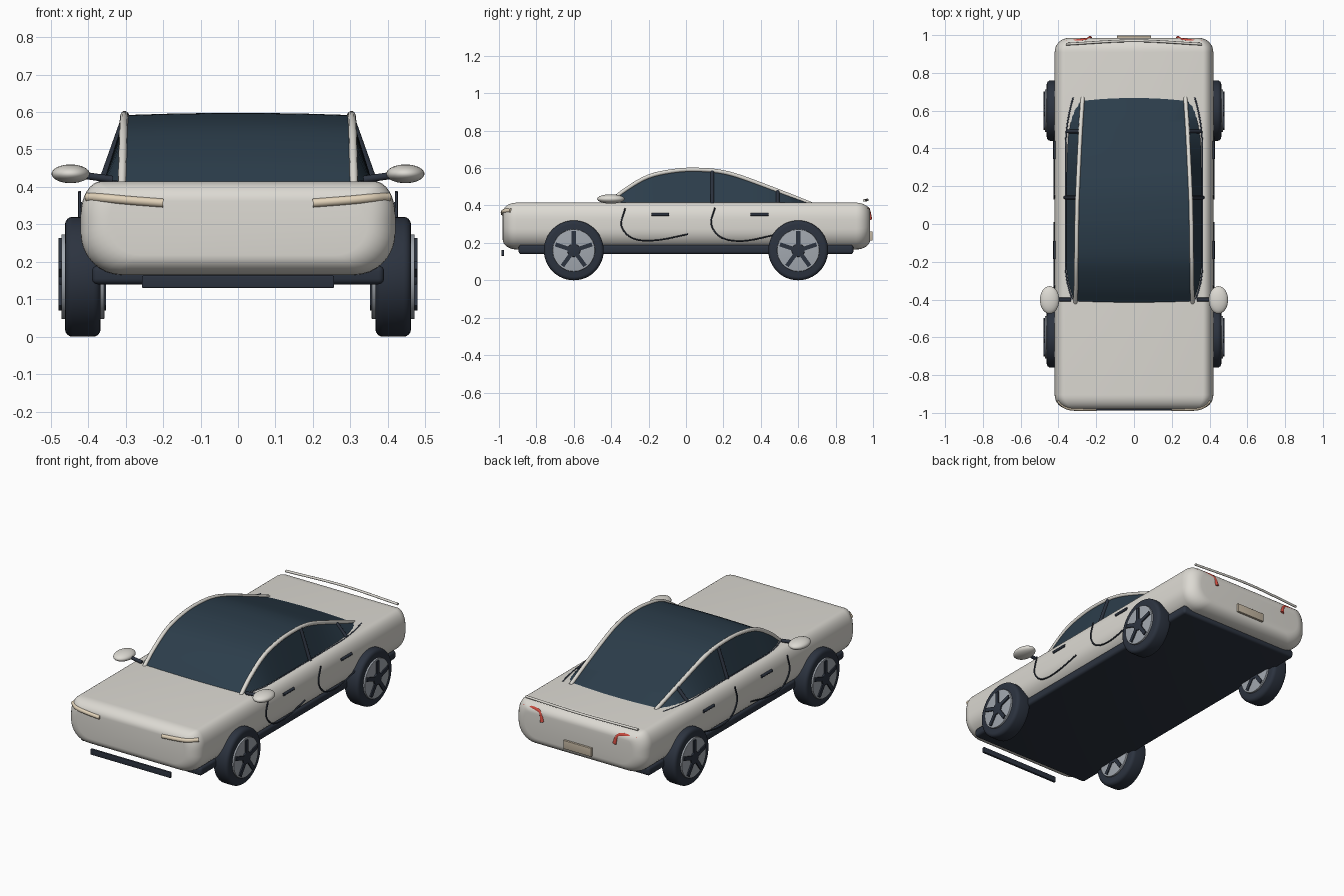
import bpy, bmesh, math
from mathutils import Vector, Matrix

if "Cube" in bpy.data.objects:
    bpy.data.objects.remove(bpy.data.objects["Cube"])


def material(name, *rgb):
    m = bpy.data.materials.new(name)
    m.diffuse_color = (*rgb, 1)
    m.use_nodes = True
    m.node_tree.nodes["Principled BSDF"].inputs["Base Color"].default_value = m.diffuse_color
    return m


PAINT = material("paint", 0.72, 0.70, 0.65)
GLASS = material("tinted_glass", 0.025, 0.047, 0.07)
DARK = material("dark_trim", 0.025, 0.033, 0.05)
RIM = material("rim_metal", 0.36, 0.39, 0.43)
CREAM = material("lamp_cream", 0.75, 0.64, 0.48)
TAN = material("plate_tan", 0.55, 0.47, 0.36)
RED = material("lamp_red", 0.6, 0.07, 0.05)


def finish(name, bm, mat, angle=35):
    bmesh.ops.recalc_face_normals(bm, faces=bm.faces)
    me = bpy.data.meshes.new(name)
    bm.to_mesh(me)
    bm.free()
    ob = bpy.data.objects.new(name, me)
    bpy.context.collection.objects.link(ob)
    me.materials.append(mat)
    select(ob)
    bpy.ops.object.shade_smooth_by_angle(angle=math.radians(angle))
    return ob


def select(ob):
    bpy.ops.object.select_all(action='DESELECT')
    ob.select_set(True)
    bpy.context.view_layer.objects.active = ob


def loft(name, rings, mat, angle=35):
    bm = bmesh.new()
    vs = [[bm.verts.new(p) for p in r] for r in rings]
    n = len(vs[0])
    for a, b in zip(vs, vs[1:]):
        for i in range(n):
            bm.faces.new((a[i], a[(i + 1) % n], b[(i + 1) % n], b[i]))
    bm.faces.new(vs[0])
    bm.faces.new(vs[-1])
    return finish(name, bm, mat, angle)


def box(name, lo, hi, mat, bevel=0.0):
    lo, hi = Vector(lo), Vector(hi)
    bm = bmesh.new()
    bmesh.ops.create_cube(bm, size=1, matrix=Matrix.Translation((lo + hi) / 2)
                          @ Matrix.Diagonal((*(hi - lo), 1)))
    if bevel:
        bmesh.ops.bevel(bm, geom=bm.edges[:], offset=bevel, segments=4, profile=0.5, affect='EDGES')
    return finish(name, bm, mat)


def smooth_path(pts, steps=8):
    p = [Vector(q) for q in pts]
    p = [2 * p[0] - p[1]] + p + [2 * p[-1] - p[-2]]
    out = []
    for a, b, c, d in zip(p, p[1:], p[2:], p[3:]):
        for k in range(steps):
            t = k / steps
            out.append(0.5 * (2 * b + (c - a) * t + (2 * a - 5 * b + 4 * c - d) * t * t
                              + (3 * b - a - 3 * c + d) * t ** 3))
    return out + [p[-2]]


def tube(name, pts, r, mat, smooth=True):
    pts = smooth_path(pts) if smooth else pts
    cu = bpy.data.curves.new(name, 'CURVE')
    cu.dimensions = '3D'
    cu.bevel_depth, cu.bevel_resolution, cu.use_fill_caps = r, 3, True
    sp = cu.splines.new('POLY')
    sp.points.add(len(pts) - 1)
    for q, v in zip(sp.points, pts):
        q.co = (*v, 1)
    cu.materials.append(mat)
    ob = bpy.data.objects.new(name, cu)
    bpy.context.collection.objects.link(ob)
    select(ob)
    bpy.ops.object.convert(target='MESH')
    bpy.ops.object.shade_smooth_by_angle(angle=math.radians(40))


# lower body: rounded section shrinking towards both ends
def body_ring(y, d):
    ring = []
    x0, zb, zt = 0.42 - d, 0.165 + d * 0.7, 0.415 - d * 0.7
    corners = [(1, zt, 0.055, 0.09, 90), (-1, zt, 0.055, 0.09, 180),
               (-1, zb, 0.11, 0.11, 180), (1, zb, 0.11, 0.11, 270)]
    for i, (sx, z, rx, rz, _) in enumerate(corners):
        rx, rz = max(rx - d * 0.3, 0.02), max(rz - d * 0.4, 0.02)
        cx, cz = sx * (x0 - rx), z + (-rz if i < 2 else rz)
        for k in range(9):
            a = math.radians(i * 90 + k * 90 / 8)
            ring.append((cx + rx * math.cos(a), y, cz + rz * math.sin(a)))
    return ring


R = 0.075
arc = [(R * (1 - math.cos(a)), R * (1 - math.sin(a)))
       for a in (k * math.pi / 16 for k in range(9))]  # (distance from end, inset)
rings = [body_ring(-0.98 + e, d) for e, d in arc] + [body_ring(0.985 - e, d) for e, d in reversed(arc)]
loft("body_shell", rings, PAINT)
box("underbody", (-0.39, -0.895, 0.14), (0.39, 0.895, 0.19), DARK, 0.015)
box("front_lip", (-0.257, -0.987, 0.13), (0.257, -0.972, 0.163), DARK, 0.004)

# cabin: roof line as (half width at roof, y, z), belt line as half width
roof = smooth_path([(0.31, -0.42, 0.405), (0.308, -0.33, 0.48), (0.306, -0.2, 0.555), (0.304, -0.05, 0.587),
                    (0.302, 0.08, 0.591), (0.298, 0.19, 0.58), (0.293, 0.3, 0.55), (0.283, 0.5, 0.475),
                    (0.272, 0.67, 0.408)], 5)


def belt(y):
    t = max(0, (-0.22 - y) / 0.2, (y - 0.4) / 0.27)
    return 0.362 - (0.045 if y < 0 else 0.04) * t * t


cabin = []
for w, y, z in roof:
    top = [(w * c, y, z + 0.006 * (1 - c * c)) for c in (-1, -0.6, -0.2, 0.2, 0.6, 1)]
    cabin.append([(-belt(y), y, 0.402)] + top + [(belt(y), y, 0.402)])
loft("cabin_glass", cabin, GLASS, 30)


def wheel(name, s, y):
    def disc(part, r, x0, x1, mat, bev):
        bm = bmesh.new()
        m = Matrix.Translation((s * (x0 + x1) / 2, y, 0.16)) @ Matrix.Rotation(math.pi / 2, 4, 'Y')
        bmesh.ops.create_cone(bm, cap_ends=True, segments=48, radius1=r, radius2=r, depth=x1 - x0, matrix=m)
        es = [e for e in bm.edges if any(len(f.verts) > 4 for f in e.link_faces)]
        bmesh.ops.bevel(bm, geom=es, offset=bev, segments=4, profile=0.5, affect='EDGES')
        finish(name + part, bm, mat)
    disc("_tyre", 0.16, 0.367, 0.462, DARK, 0.02)
    disc("_rim", 0.113, 0.357, 0.472, RIM, 0.003)
    disc("_hub", 0.035, 0.352, 0.479, DARK, 0.004)
    # five spokes
    bm = bmesh.new()
    for k in range(5):
        m = (Matrix.Translation((s * 0.4155, y, 0.16)) @ Matrix.Rotation(k * math.tau / 5, 4, 'X')
             @ Matrix.Translation((0, 0, 0.062)) @ Matrix.Diagonal((0.127, 0.022, 0.082, 1)))
        bmesh.ops.create_cube(bm, size=1, matrix=m)
    finish(name + "_spokes", bm, DARK)


for s, side in ((1, "right"), (-1, "left")):
    def flip(pts):
        return [(s * x, y, z) for x, y, z in pts]

    wheel("front_wheel_" + side, s, -0.6)
    wheel("rear_wheel_" + side, s, 0.6)
    # roof rail, belt trim and pillars
    tube("roof_rail_" + side, flip(roof), 0.011, PAINT, False)
    ys = [-0.4 + 1.07 * k / 24 for k in range(25)]
    tube("belt_trim_" + side, flip([(belt(y), y, 0.412) for y in ys]), 0.005, DARK, False)
    tube("centre_pillar_" + side, flip([(0.366, 0.14, 0.405), (0.302, 0.14, 0.585)]), 0.01, DARK, False)
    tube("rear_pillar_" + side, flip([(0.358, 0.49, 0.405), (0.285, 0.49, 0.478)]), 0.01, DARK, False)
    # door seams and handles
    seams = {"front": [(-0.325, 0.385), (-0.345, 0.29), (-0.28, 0.222), (-0.155, 0.214), (0.01, 0.246)],
             "rear": [(0.155, 0.388), (0.135, 0.3), (0.19, 0.228), (0.31, 0.21), (0.49, 0.246)]}
    for n, pts in seams.items():
        tube(f"{n}_door_seam_{side}", flip([(0.423, y, z) for y, z in pts]), 0.004, DARK)
    for n, y in (("front", -0.185), ("rear", 0.345)):
        tube(f"{n}_door_handle_{side}", flip([(0.42, y, 0.352), (0.42, y + 0.095, 0.352)]), 0.008, DARK, False)
    # door mirror
    bm = bmesh.new()
    bmesh.ops.create_uvsphere(bm, u_segments=32, v_segments=16, radius=1, matrix=Matrix.Translation(
        (s * 0.447, -0.402, 0.435)) @ Matrix.Diagonal((0.051, 0.073, 0.025, 1)))
    finish("mirror_" + side, bm, PAINT, 60)
    tube("mirror_stalk_" + side, flip([(0.335, -0.4, 0.42), (0.42, -0.4, 0.432)]), 0.01, DARK, False)
    # lamps
    tube("headlamp_" + side, flip([(0.2, -0.978, 0.357), (0.29, -0.978, 0.364), (0.355, -0.97, 0.37),
                                   (0.402, -0.935, 0.373)]), 0.012, CREAM)
    tube("tail_lamp_" + side, flip([(0.36, 0.962, 0.382), (0.28, 0.97, 0.382), (0.245, 0.976, 0.368),
                                    (0.232, 0.985, 0.325)]), 0.011, RED)

# rear number plate and boot lip
box("rear_plate", (-0.09, 0.98, 0.213), (0.09, 0.997, 0.262), TAN, 0.002)
tube("boot_lip", [(-0.36, 0.952, 0.427), (0, 0.97, 0.43), (0.36, 0.952, 0.427)], 0.007, PAINT)
